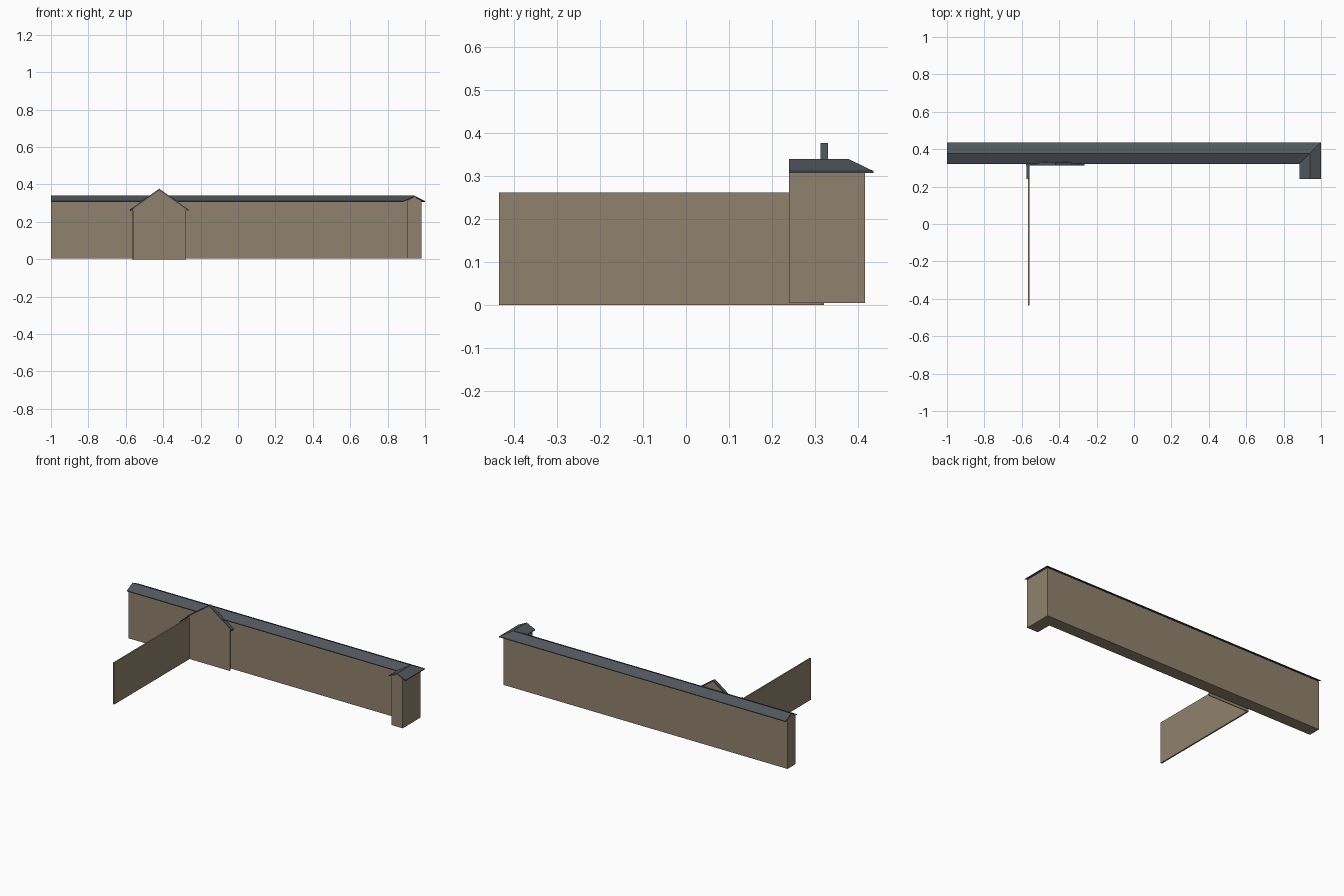
import bpy
import bmesh

cube = bpy.data.objects.get("Cube")
if cube:
    bpy.data.objects.remove(cube, do_unlink=True)


def make_material(name, color):
    mat = bpy.data.materials.new(name)
    mat.use_nodes = True
    mat.diffuse_color = (*color, 1)
    mat.node_tree.nodes["Principled BSDF"].inputs["Base Color"].default_value = (*color, 1)
    return mat


stone = make_material("brown stone", (0.28, 0.225, 0.155))
slate = make_material("grey slate", (0.08, 0.095, 0.11))


def loft(name, rings, mat):
    """Join matching closed rings of points and cap both ends."""
    bm = bmesh.new()
    loops = [[bm.verts.new(p) for p in ring] for ring in rings]
    for a, b in zip(loops, loops[1:]):
        for i in range(len(a)):
            j = (i + 1) % len(a)
            bm.faces.new((a[i], a[j], b[j], b[i]))
    bm.faces.new(loops[0])
    bm.faces.new(loops[-1])
    bmesh.ops.recalc_face_normals(bm, faces=bm.faces)
    mesh = bpy.data.meshes.new(name)
    bm.to_mesh(mesh)
    bm.free()
    mesh.materials.append(mat)
    obj = bpy.data.objects.new(name, mesh)
    bpy.context.collection.objects.link(obj)
    return obj


def sweep_wing(name, profile, mat):
    """Run an (offset, height) profile along the range and its mitred return."""
    ridge_x, ridge_y = 0.942, 0.378
    rings = [
        [(-1, ridge_y + d, z) for d, z in profile],
        [(ridge_x + d, ridge_y + d, z) for d, z in profile],
        [(ridge_x + d, 0.24, z) for d, z in profile],
    ]
    return loft(name, rings, mat)


def extrude_y(name, profile, y0, y1, mat):
    return loft(name, [[(x, y, z) for x, z in profile] for y in (y0, y1)], mat)


# Long range with a short return at its left end
half, eave = 0.039, 0.058
sweep_wing("long_wall",
           [(-half, 0.004), (half, 0.004), (half, 0.314), (0, 0.333), (-half, 0.314)], stone)
sweep_wing("long_roof",
           [(-eave, 0.312), (0, 0.34), (eave, 0.312),
            (eave, 0.307), (0, 0.334), (-eave, 0.307)], slate)

# Thin gabled front
cx, gw, ge = -0.421, 0.143, 0.157
extrude_y("gable_wall",
          [(cx - gw, 0), (cx + gw, 0), (cx + gw, 0.267), (cx, 0.37), (cx - gw, 0.267)],
          0.316, 0.321, stone)
extrude_y("gable_roof",
          [(cx - ge, 0.265), (cx, 0.377), (cx + ge, 0.265),
           (cx + ge, 0.257), (cx, 0.368), (cx - ge, 0.257)],
          0.313, 0.331, slate)

# Eave strip running forward over the side wall
extrude_y("eave_strip",
          [(-0.575, 0.258), (-0.575, 0.264), (-0.56, 0.274), (-0.56, 0.268)],
          0.24, 0.315, slate)

# Thin side wall reaching to the front
extrude_y("side_wall",
          [(-0.568, 0), (-0.559, 0), (-0.559, 0.262), (-0.568, 0.262)],
          -0.435, 0.318, stone)
